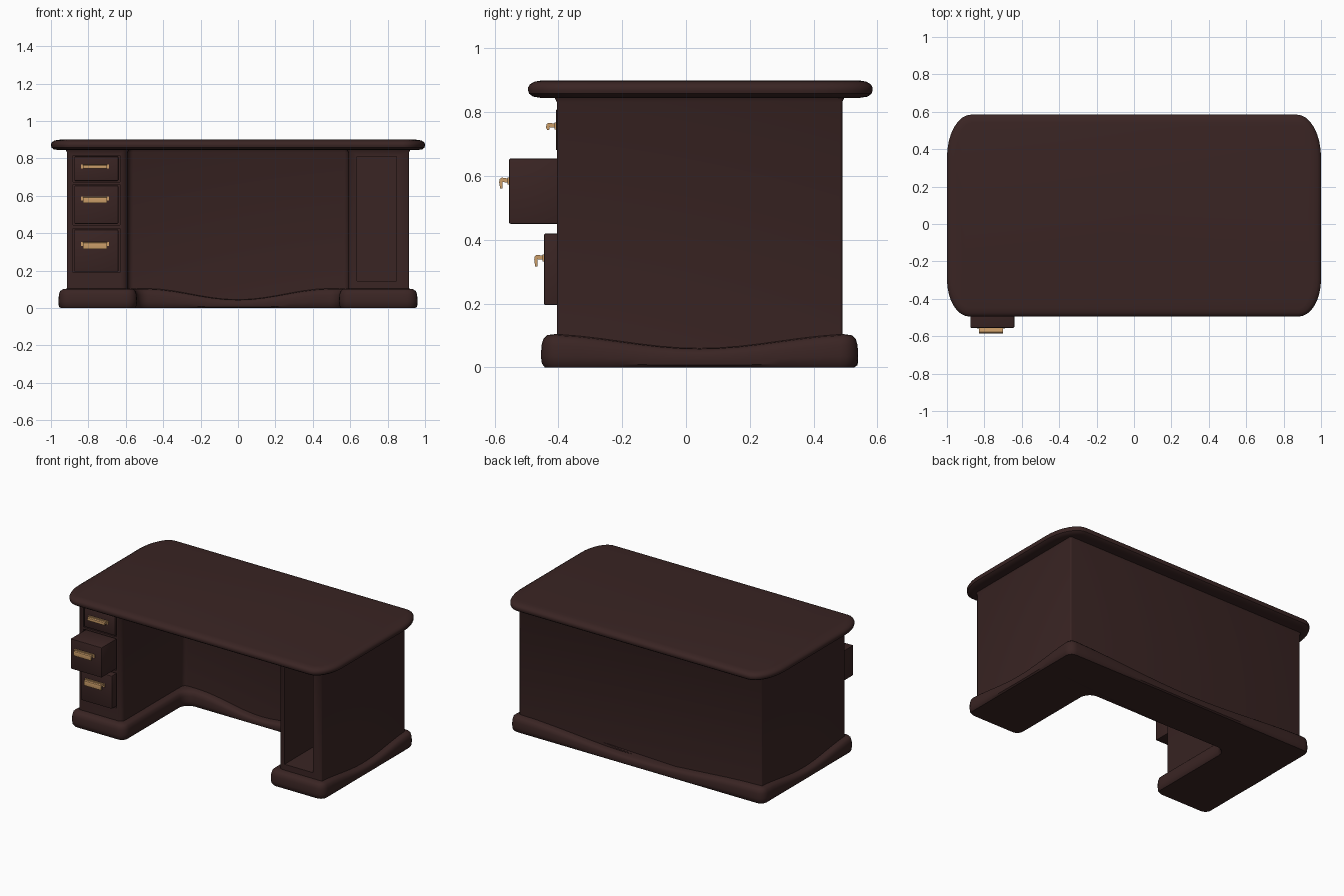
import bpy, bmesh, math
from mathutils import Vector

if "Cube" in bpy.data.objects:
    bpy.data.objects.remove(bpy.data.objects["Cube"])


def material(name, rgb):
    m = bpy.data.materials.new(name)
    m.diffuse_color = (*rgb, 1)
    m.use_nodes = True
    m.node_tree.nodes["Principled BSDF"].inputs["Base Color"].default_value = m.diffuse_color
    return m


WOOD = material("dark_wood", (0.042, 0.018, 0.017))
BRASS = material("brass", (0.60, 0.34, 0.14))


def finish(name, bm, mat, smooth=True):
    bmesh.ops.recalc_face_normals(bm, faces=bm.faces)
    me = bpy.data.meshes.new(name)
    bm.to_mesh(me)
    bm.free()
    me.materials.append(mat)
    ob = bpy.data.objects.new(name, me)
    bpy.context.collection.objects.link(ob)
    if smooth:
        shade(ob)
    return ob


def shade(ob):
    bpy.ops.object.select_all(action='DESELECT')
    bpy.context.view_layer.objects.active = ob
    ob.select_set(True)
    bpy.ops.object.shade_smooth_by_angle(angle=math.radians(35))


def rounded(corners, seg=6, div=1):
    """Outline from (x, y, rx, ry) corners, each rounded by an elliptic arc."""
    n, arcs = len(corners), []
    for i, (x, y, rx, ry) in enumerate(corners):
        p = Vector((x, y))
        ends = []
        for j in (i - 1, (i + 1) % n):
            d = (Vector(corners[j][:2]) - p).normalized()
            ends.append(p + Vector((d.x * rx, d.y * ry)))
        a, b = ends
        arcs.append([p + (a - p) * (1 - math.sin(t)) + (b - p) * (1 - math.cos(t))
                     for t in (math.pi / 2 * k / seg for k in range(seg + 1))])
    out = []
    for i in range(n):
        out += arcs[i]
        a, b = arcs[i][-1], arcs[(i + 1) % n][0]
        out += [a.lerp(b, k / div) for k in range(1, div)]
    return out


def loft(name, outline, profile, mat, dip=None):
    """Sweep a (inset, z) profile round a counter-clockwise outline."""
    n, norms = len(outline), []
    for i, p in enumerate(outline):
        d1 = (p - outline[i - 1]).normalized()
        d2 = (outline[(i + 1) % n] - p).normalized()
        n1, n2 = Vector((-d1.y, d1.x)), Vector((-d2.y, d2.x))
        norms.append((n1 + n2) / (1 + n1.dot(n2)))
    bm = bmesh.new()
    rings = []
    for off, z in profile:
        ring = []
        for p, m in zip(outline, norms):
            q = p + m * off
            ring.append(bm.verts.new((q.x, q.y, z * (dip(p) if dip else 1))))
        rings.append(ring)
    for a, b in zip(rings, rings[1:]):
        for i in range(n):
            j = (i + 1) % n
            bm.faces.new((a[i], a[j], b[j], b[i]))
    bm.faces.new(rings[0][::-1])
    bm.faces.new(rings[-1])
    return finish(name, bm, mat)


def box(name, x0, x1, y0, y1, z0, z1, mat, bevel=0.0):
    bm = bmesh.new()
    bmesh.ops.create_cube(bm, size=1)
    for v in bm.verts:
        v.co = ((x0 + x1) / 2 + v.co.x * (x1 - x0), (y0 + y1) / 2 + v.co.y * (y1 - y0),
                (z0 + z1) / 2 + v.co.z * (z1 - z0))
    if bevel:
        bmesh.ops.bevel(bm, geom=bm.edges[:], offset=bevel, segments=2, profile=0.5, affect='EDGES')
    return finish(name, bm, mat)


def u_shape(xo, xi, yf, yi, yb, r_out, r_in, r_fillet):
    pts = [(-xo, yf, r_out), (-xi, yf, r_in), (-xi, yi, r_fillet), (xi, yi, r_fillet),
           (xi, yf, r_in), (xo, yf, r_out), (xo, yb, r_out), (-xo, yb, r_out)]
    return [(x, y, r, r) for x, y, r in pts]


# Desk top with soft corners and a rounded edge
top = rounded([(-1, -.495, .12, .2), (1, -.495, .12, .2), (1, .585, .13, .23), (-1, .585, .13, .23)], seg=8)
loft("desk_top", top, [(.04, .845), (.015, .849), (.003, .858), (0, .868), (0, .878),
                       (.006, .888), (.02, .896), (.045, .90)], WOOD)


# Plinth: U-shaped foot whose upper edge sags along the sides and back
def sag(p):
    if p.y > .535:
        d = .05 * math.cos(math.pi * p.x / 1.92) ** 2
    elif abs(p.x) < .5 and p.y > 0:
        d = .06 * math.cos(math.pi * p.x / 1.0) ** 2
    elif abs(p.x) > .955:
        d = .045 * math.sin(math.pi * (p.y + .455) / .995) ** 2
    else:
        d = 0
    return 1 - d / .105


plinth = rounded(u_shape(.96, .54, -.455, .21, .54, .055, .055, .06), seg=5, div=14)
loft("plinth", plinth, [(.012, 0), (.003, .012), (0, .035), (.002, .07), (.008, .09),
                        (.02, .101), (.05, .105)], WOOD, sag)

# Carcass: two pedestals joined by the back panel
body = loft("carcass", rounded(u_shape(.915, .59, -.405, .26, .49, .008, .03, .03), seg=4),
            [(0, .025), (0, .832), (-.008, .848)], WOOD)

# Drawer openings and the doorless cupboard are cut from the carcass
drawers = [("top", .68, .81, -.408), ("middle", .45, .655, -.555), ("bottom", .195, .42, -.445)]
cutters = [box("cut_" + n, -.883, -.632, -.5, -.375, z0 - .006, z1 + .006, WOOD)
           for n, z0, z1, _ in drawers]
cutters.append(box("cut_cupboard", .635, .848, -.5, .2, .145, .81, WOOD))
for c in cutters:
    mod = body.modifiers.new("opening", 'BOOLEAN')
    mod.operation, mod.solver, mod.object = 'DIFFERENCE', 'EXACT', c
    bpy.context.view_layer.objects.active = body
    bpy.ops.object.modifier_apply(modifier=mod.name)
    bpy.data.objects.remove(c)
shade(body)


def handle(name, face, z, drop):
    """Brass pull: back plate plus a hooked bar."""
    box(name + "_plate", -.84, -.69, face - .005, face + .002, z - .011, z + .011, BRASS)
    side = [(.002, .006), (-.022, .010), (-.029, .006), (-.031, -.004), (-.028, -drop),
            (-.021, -drop), (-.020, -.004), (.002, -.006)]
    bm = bmesh.new()
    ends = [[bm.verts.new((x, face + y, z + dz)) for y, dz in side] for x in (-.83, -.70)]
    for i in range(len(side)):
        j = (i + 1) % len(side)
        bm.faces.new((ends[0][i], ends[0][j], ends[1][j], ends[1][i]))
    for e in ends:
        bm.faces.new(e)
    finish(name, bm, BRASS)


# Drawers, the lower two pulled out, each with a pull
for (n, z0, z1, face), z, drop in zip(drawers, (.757, .585, .343), (.012, .024, .026)):
    box(n + "_drawer", -.875, -.64, face, -.374, z0, z1, WOOD, .005)
    handle(n + "_handle", face, z, drop)
